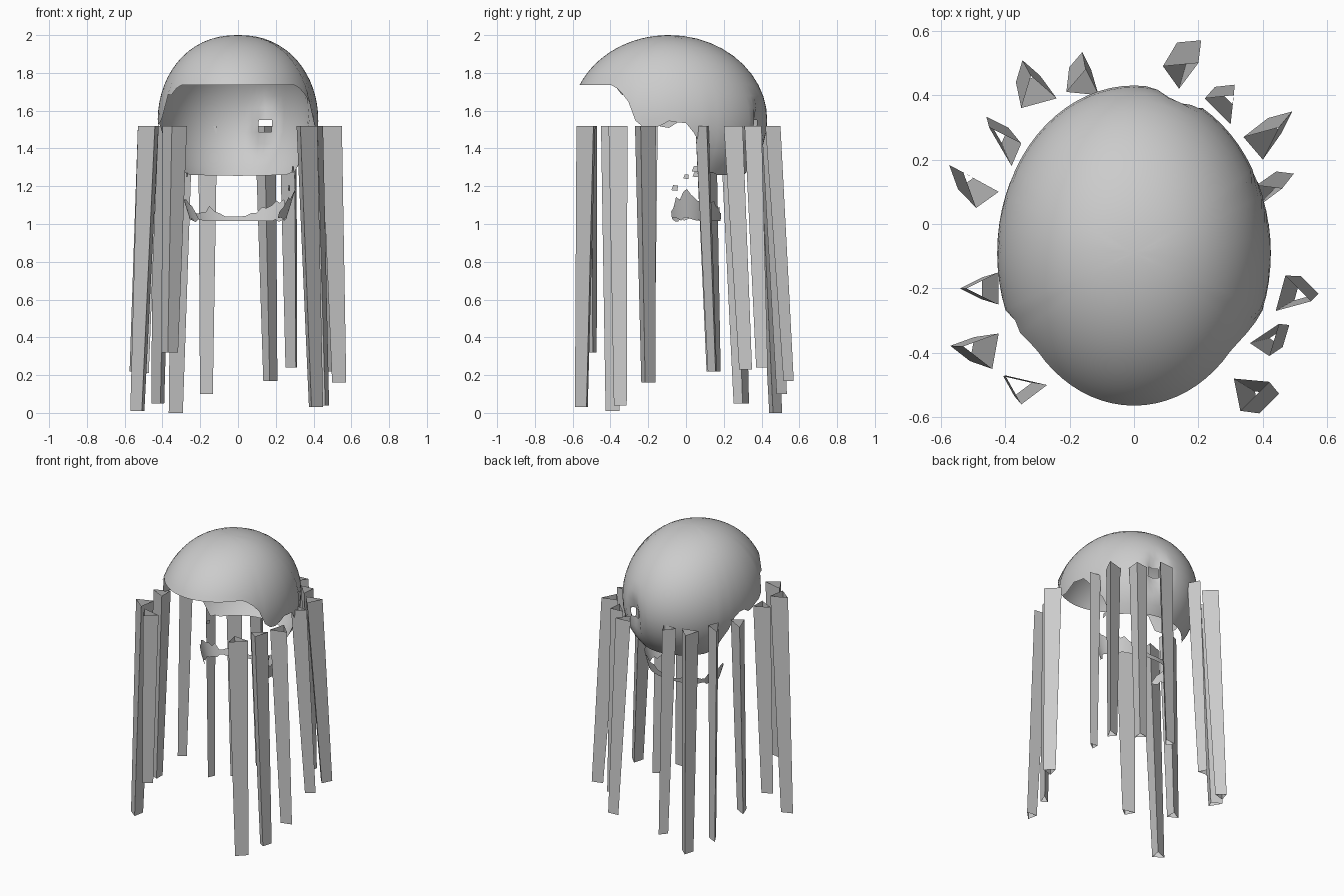
import bpy, bmesh, math, random
from mathutils import Vector

if "Cube" in bpy.data.objects:
    bpy.data.objects.remove(bpy.data.objects["Cube"])

random.seed(4)
grey = bpy.data.materials.new("plain grey")
grey.diffuse_color = (0.6, 0.6, 0.6, 1)
grey.use_nodes = True
grey.node_tree.nodes["Principled BSDF"].inputs["Base Color"].default_value = grey.diffuse_color


def finish(name, bm, angle):
    me = bpy.data.meshes.new(name)
    bm.to_mesh(me)
    bm.free()
    me.materials.append(grey)
    ob = bpy.data.objects.new(name, me)
    bpy.context.collection.objects.link(ob)
    bpy.ops.object.select_all(action='DESELECT')
    bpy.context.view_layer.objects.active = ob
    ob.select_set(True)
    bpy.ops.object.shade_smooth_by_angle(angle=math.radians(angle))
    return ob


def lerp(table, t):
    for (a, u), (b, v) in zip(table, table[1:]):
        if t <= b:
            return u + (v - u) * (t - a) / (b - a)
    return table[-1][1]


# Domed shell: height of the torn rim against degrees away from the front
RIM = [(0, 1.735), (50, 1.735), (64, 1.69), (67, 1.62), (71, 1.53), (104, 1.52),
       (108, 1.42), (116, 1.38), (120, 1.29), (128, 1.26), (180, 1.255)]
COLS, ROWS = 72, 16
CZ, RX, RY, RZ, CY = 1.55, 0.425, 0.52, 0.45, -0.09


def shell_point(deg, lat):
    a = math.radians(deg)
    r = math.cos(lat)
    rx = max(r, 0) ** 0.9 * RX
    return Vector((rx * math.sin(a), CY - RY * r * math.cos(a), CZ + RZ * math.sin(lat)))


bm = bmesh.new()
apex = bm.verts.new((0, CY, CZ + RZ))
columns = []
for c in range(COLS):
    deg = 360 * c / COLS
    side = min(deg, 360 - deg)
    rim = lerp(RIM, side)
    if 55 < side < 125:                      # ragged at the sides only
        rim += random.uniform(-0.025, 0.025)
    low = math.asin((rim - CZ) / RZ)
    columns.append([bm.verts.new(shell_point(deg, math.pi / 2 + (low - math.pi / 2) * k / ROWS))
                    for k in range(1, ROWS + 1)])
for c in range(COLS):
    p, q = columns[c], columns[(c + 1) % COLS]
    bm.faces.new((apex, p[0], q[0]))
    for k in range(ROWS - 1):
        bm.faces.new((p[k], p[k + 1], q[k + 1], q[k]))

# Dent with a torn hole on the back of the shell
hole = []
for f in bm.faces:
    m = f.calc_center_median()
    if m.y > 0 and abs(m.x - 0.135) / 0.035 + abs(m.z - 1.52) / 0.07 < 1:
        hole.append(f)
bmesh.ops.delete(bm, geom=hole, context='FACES')
for v in bm.verts:
    if v.co.y > 0:
        d = math.hypot((v.co.x - 0.135) / 0.075, (v.co.z - 1.52) / 0.14)
        if d < 1:
            v.co.y -= 0.06 * (1 - d)
bmesh.ops.recalc_face_normals(bm, faces=bm.faces)
finish("domed_shell", bm, 60)

# Torn lower collar: degrees away from the back (positive is the right side), top height
COLLAR = [(-125, 1.03), (-118, 1.10), (-95, 1.13), (-70, 1.10), (-50, 1.06), (-28, 1.08),
          (-15, 1.04), (8, 1.04), (25, 1.08), (50, 1.12), (70, 1.11), (90, 1.18),
          (110, 1.14), (125, 1.06)]
bm = bmesh.new()
prev = None
for i in range(42):
    deg = -125 + 250 * i / 41
    a = math.radians(deg)
    top = lerp(COLLAR, deg) + (random.uniform(-0.02, 0.02) if abs(deg) > 20 else 0)
    low = 1.015 + (random.uniform(-0.005, 0.02) if abs(deg) > 50 else 0)
    pair = []
    for z in (low, top):
        s = 0.9 + (z - 1.015) * 1.1
        pair.append(bm.verts.new((0.28 * s * math.sin(a), 0.02 + 0.18 * s * math.cos(a), z)))
    if prev:
        bm.faces.new((prev[0], pair[0], pair[1], prev[1]))
    prev = pair
finish("torn_collar", bm, 50)

# Loose shards between the shell and the collar
bm = bmesh.new()
for x, y, z, r in [(0.30, 0.0, 1.25, 0.015), (0.29, 0.05, 1.29, 0.02),
                   (0.27, -0.06, 1.19, 0.018), (-0.27, 0.05, 1.26, 0.015)]:
    bm.faces.new([bm.verts.new((x + 0.3 * u * r, y + u * r, z + w * r))
                  for u, w in ((-1, -0.6), (0.8, -0.8), (1, 0.7), (-0.4, 0.9))])
finish("loose_shards", bm, 30)

# Hanging strands: open three-sided tubes
# three top corners (x, y), then the lower end (x, y, z)
STRANDS = [
    (-.35, .36, -.24, .39, -.32, .46, -.335, .47, 0.00),
    (-.21, .41, -.11, .40, -.15, .48, -.165, .50, 0.10),
    (.09, .49, .14, .42, .20, .50, .17, .55, 0.17),
    (.22, .39, .30, .31, .31, .40, .29, .41, 0.24),
    (.34, .27, .40, .20, .45, .30, .455, .32, 0.23),
    (.38, .12, .38, .05, .46, .11, .46, .145, 0.22),
    (.47, -.16, .44, -.27, .55, -.24, .53, -.205, 0.16),
    (.36, -.37, .42, -.41, .45, -.31, .455, -.35, 0.04),
    (.31, -.48, .42, -.49, .33, -.58, .405, -.545, 0.03),
    (-.40, -.47, -.27, -.50, -.35, -.56, -.365, -.50, 0.32),
    (-.42, -.34, -.53, -.38, -.44, -.45, -.525, -.385, 0.01),
    (-.42, -.15, -.42, -.25, -.52, -.20, -.495, -.20, 0.21),
    (-.42, .10, -.49, .05, -.53, .16, -.54, .145, 0.22),
    (-.35, .25, -.38, .18, -.45, .30, -.42, .295, 0.05),
]
for i, s in enumerate(STRANDS):
    corners = [Vector((s[k], s[k + 1], 1.52)) for k in (0, 2, 4)]
    mid = sum(corners, Vector()) / 3
    end = Vector(s[6:9])
    bm = bmesh.new()
    upper = [bm.verts.new(c) for c in corners]
    lower = [bm.verts.new(end + (c - mid) * 0.68) for c in corners]
    for k in range(3):
        n = (k + 1) % 3
        bm.faces.new((lower[k], lower[n], upper[n], upper[k]))
    bmesh.ops.recalc_face_normals(bm, faces=bm.faces)
    finish(f"hanging_strand_{i + 1}", bm, 30)
